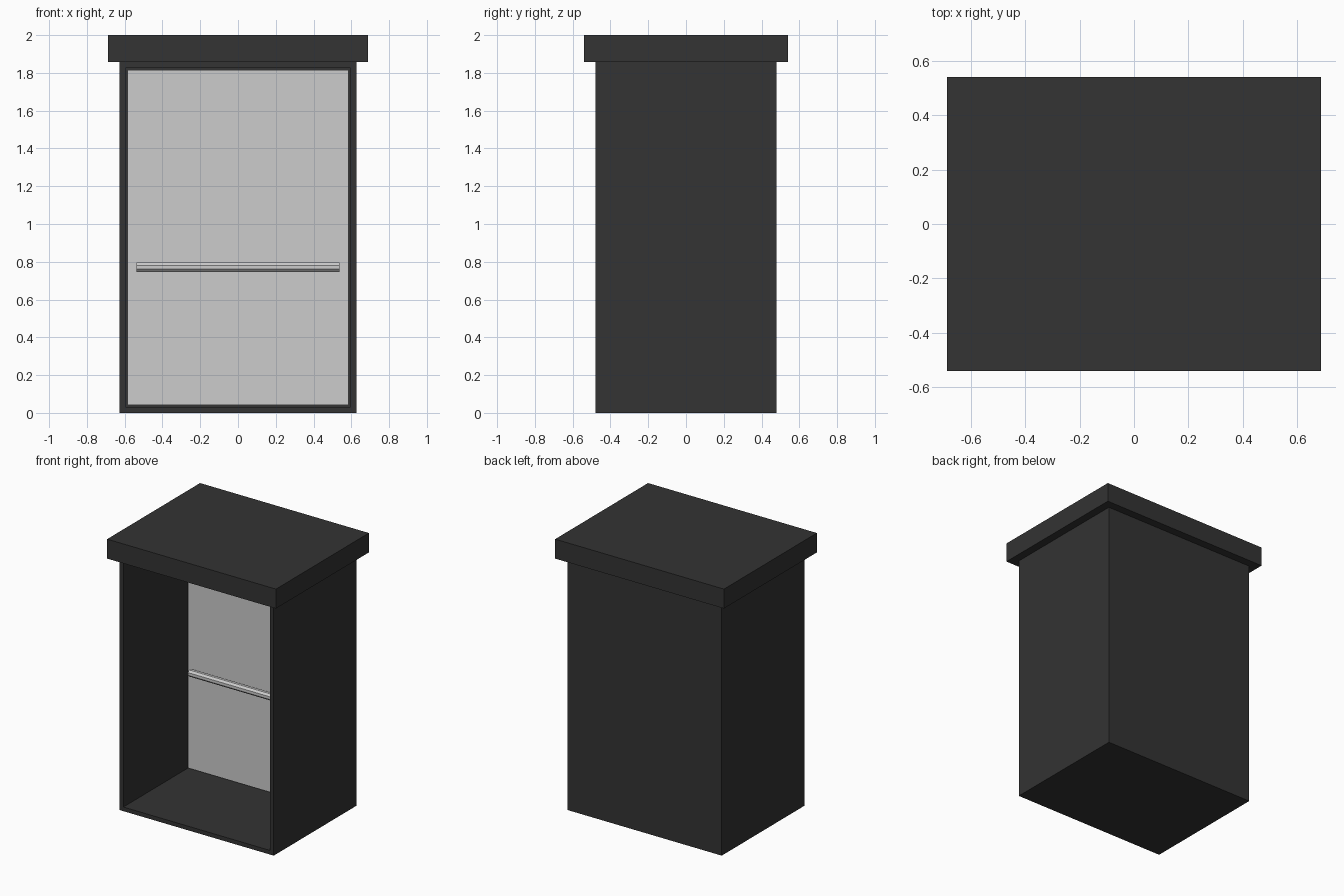
import bpy, bmesh, math
from mathutils import Matrix, Vector

cube = bpy.data.objects.get("Cube")
if cube:
    bpy.data.objects.remove(cube, do_unlink=True)


def material(name, value):
    m = bpy.data.materials.new(name)
    m.use_nodes = True
    colour = (value, value, value, 1)
    m.diffuse_color = colour
    m.node_tree.nodes["Principled BSDF"].inputs["Base Color"].default_value = colour
    return m


charcoal = material("charcoal", 0.033)
light_grey = material("light grey", 0.604)


def add_object(name, bm, mat):
    bmesh.ops.recalc_face_normals(bm, faces=bm.faces)
    mesh = bpy.data.meshes.new(name)
    bm.to_mesh(mesh)
    bm.free()
    mesh.materials.append(mat)
    ob = bpy.data.objects.new(name, mesh)
    bpy.context.collection.objects.link(ob)
    return ob


def box(low, high):
    low, high = Vector(low), Vector(high)
    bm = bmesh.new()
    place = Matrix.Translation((low + high) / 2) @ Matrix.Diagonal((*(high - low), 1))
    bmesh.ops.create_cube(bm, size=1, matrix=place)
    return bm


W, D, H = 0.627, 0.48, 1.857   # cabinet half width, half depth, height
WALL = 0.043
PANE_Y = 0.25                  # front surface of the inner pane

# Cabinet: box whose front is inset to a frame and pushed in to a hollow
bm = box((-W, -D, 0), (W, D, H))
bm.normal_update()
front = min(bm.faces, key=lambda f: f.normal.y)
bmesh.ops.inset_individual(bm, faces=[front], thickness=WALL)
hollow = bmesh.ops.extrude_discrete_faces(bm, faces=[front])["faces"][0]
bmesh.ops.translate(bm, verts=hollow.verts, vec=(0, 2 * D - WALL, 0))
add_object("cabinet", bm, charcoal)

# Overhanging lid
add_object("lid", box((-0.687, -0.54, H), (0.687, 0.54, 2)), charcoal)

# Pane filling the hollow
add_object("inner_pane", box((-W + WALL, PANE_Y, WALL),
                             (W - WALL, PANE_Y + 0.03, H - WALL)), light_grey)

# Eight-sided rail in front of the pane
bm = bmesh.new()
place = (Matrix.Translation((0, PANE_Y - 0.04, 0.771))
         @ Matrix.Rotation(math.pi / 2, 4, 'Y')
         @ Matrix.Rotation(math.pi / 8, 4, 'Z'))
bmesh.ops.create_cone(bm, cap_ends=True, segments=8, radius1=0.026,
                      radius2=0.026, depth=1.076, matrix=place)
add_object("rail", bm, light_grey)
